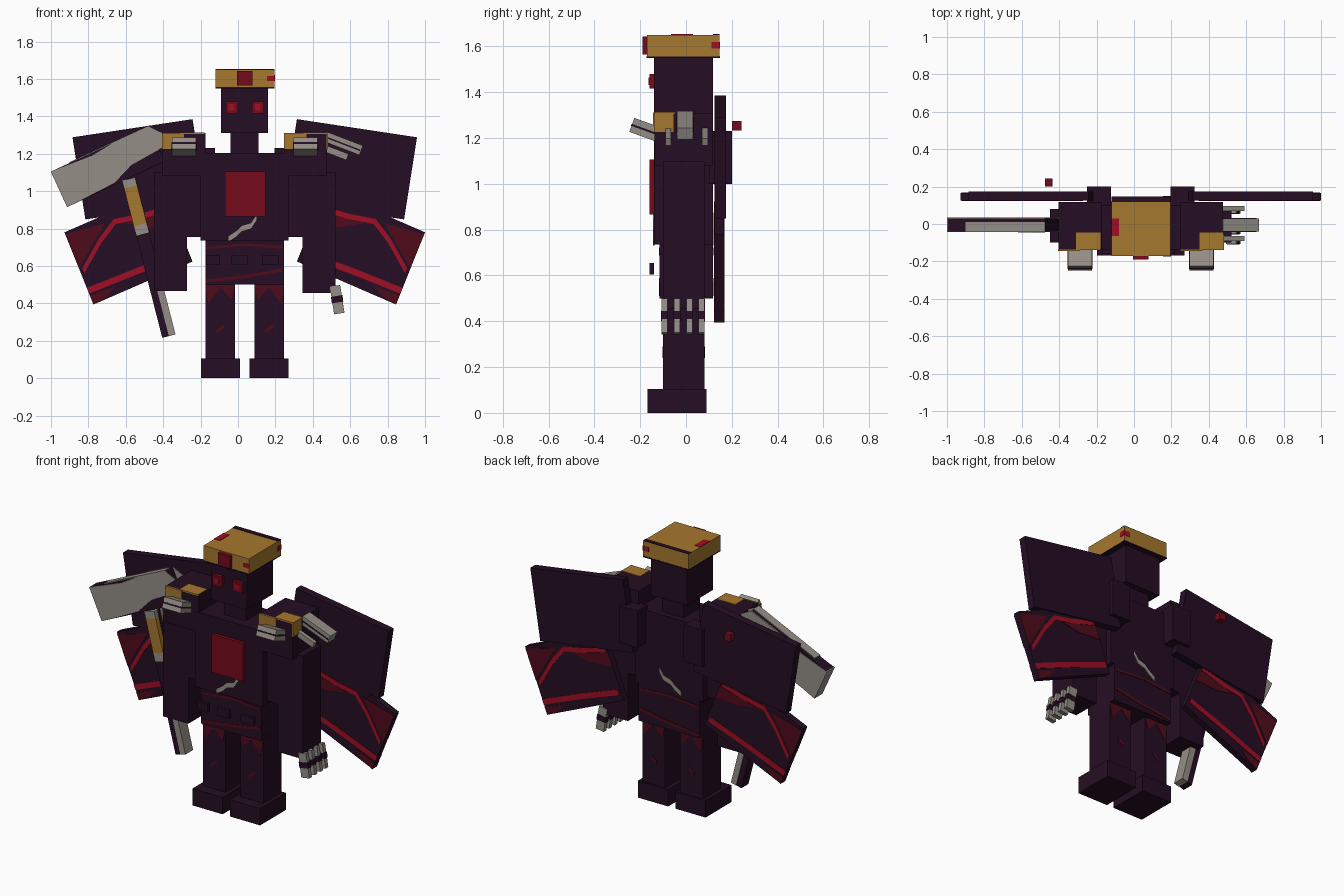
import bpy, bmesh, math
from mathutils import Matrix, Vector

C = 0.036  # centre line of the body


def material(name, r, g, b):
    m = bpy.data.materials.new(name)
    m.diffuse_color = [((v / 255 + 0.055) / 1.055) ** 2.4 if v > 10 else v / 255 / 12.92
                       for v in (r, g, b)] + [1]
    return m


DARK = material("dark_purple", 37, 13, 35)
GOLD = material("gold", 166, 120, 46)
GREY = material("bone_grey", 148, 142, 134)
RED = material("bright_red", 160, 14, 36)
MID = material("mid_red", 118, 11, 27)
DEEP = material("deep_red", 78, 11, 26)


def finish(name, bm, mat):
    bmesh.ops.recalc_face_normals(bm, faces=bm.faces)
    me = bpy.data.meshes.new(name)
    bm.to_mesh(me)
    bm.free()
    me.materials.append(mat)
    ob = bpy.data.objects.new(name, me)
    bpy.context.collection.objects.link(ob)
    return ob


def box(name, x, y, z, mat, tilt=0, axis='Y'):
    """Box from (low, high) ranges, optionally tilted about its centre."""
    bm = bmesh.new()
    bmesh.ops.create_cube(bm, size=1)
    mid = Vector([(a + b) / 2 for a, b in (x, y, z)])
    size = [b - a for a, b in (x, y, z)]
    bm.transform(Matrix.Translation(mid) @ Matrix.Rotation(math.radians(tilt), 4, axis)
                 @ Matrix.Diagonal((*size, 1)))
    return finish(name, bm, mat)


def prism(name, pts, y0, y1, mat):
    """Outline in x, z extruded along y."""
    bm = bmesh.new()
    f = bm.faces.new([bm.verts.new((px, y0, pz)) for px, pz in pts])
    new = bmesh.ops.extrude_face_region(bm, geom=[f])["geom"]
    bmesh.ops.translate(bm, vec=(0, y1 - y0, 0),
                        verts=[v for v in new if isinstance(v, bmesh.types.BMVert)])
    return finish(name, bm, mat)


def stroke(pts, w):
    """Ribbon outline of height w around a polyline."""
    return [(a, b + w / 2) for a, b in pts] + [(a, b - w / 2) for a, b in reversed(pts)]


def side(s, a, b):
    return tuple(sorted((C + s * a, C + s * b)))


# Head, hat and face
box("head", (-0.09, 0.16), (-0.14, 0.118), (1.31, 1.555), DARK)
box("neck", (-0.04, 0.11), (-0.08, 0.08), (1.19, 1.32), DARK)
box("hat", (-0.12, 0.195), (-0.17, 0.147), (1.555, 1.65), GOLD)
box("hat_rim", (-0.12, 0.195), (-0.172, 0.148), (1.549, 1.557), DARK)
box("hat_back_stripe", (-0.12, 0.195), (0.118, 0.147), (1.648, 1.653), DARK)
box("hat_gem", (-0.005, 0.078), (-0.19, -0.165), (1.565, 1.643), MID)
box("hat_side_mark", (0.155, 0.198), (0.112, 0.149), (1.59, 1.62), RED)
box("hat_front_mark", (0.155, 0.197), (-0.173, -0.168), (1.59, 1.615), RED)
box("hat_top_mark", (-0.12, -0.08), (-0.065, 0.03), (1.648, 1.653), RED)
for x in (-0.065, 0.075):
    box("eye", (x, x + 0.065), (-0.16, -0.13), (1.415, 1.48), MID)
    box("eye_glow", (x + 0.015, x + 0.045), (-0.163, -0.158), (1.432, 1.465), RED)

# Torso, waist and belt
box("torso", (-0.2, 0.27), (-0.14, 0.118), (0.735, 1.205), DARK)
box("chest_plate", (-0.07, 0.147), (-0.16, -0.13), (0.865, 1.105), MID)
box("waist", (-0.175, 0.245), (-0.115, 0.118), (0.5, 0.74), DARK)
for x0, x1 in ((-0.17, -0.1), (-0.035, 0.05), (0.13, 0.22)):
    box("belt_pouch", (x0, x1), (-0.16, -0.14), (0.605, 0.655), DARK)
scar = [(-0.05, 0.745), (-0.005, 0.775), (0.02, 0.8), (0.07, 0.815), (0.1, 0.86)]
prism("front_scar", stroke(scar, 0.028), -0.143, -0.138, GREY)
prism("back_scar", stroke(scar, 0.028), 0.115, 0.121, GREY)
for y in (-0.118, 0.115):
    prism("waist_streak", stroke([(-0.17, 0.695), (0.03, 0.715), (0.24, 0.7)], 0.014), y, y + 0.006, DEEP)
    prism("waist_streak", stroke([(-0.17, 0.52), (0.05, 0.545), (0.24, 0.58)], 0.018), y, y + 0.006, DEEP)

# Upper and lower wing outlines, right-hand side, measured from the centre line
UPPER = [(0.279, 1.385), (0.921, 1.288), (0.852, 0.849), (0.209, 0.945)]


def wing_uv(u, v):
    return 0.279 + u * 0.53 + v * 0.155, 0.624 - u * 0.23 + v * 0.386


LOWER = [wing_uv(*p) for p in ((0, 0), (1, 0), (1, 1), (0, 1))]
VEINS = [
    ("wing_arch", stroke([(0.02, 0.75), (0.3, 0.8), (0.53, 0.87), (0.72, 0.72), (0.97, 0.45)], 0.07), RED),
    ("wing_hem", stroke([(0.03, 0.13), (0.5, 0.17), (1.0, 0.19)], 0.08), RED),
    ("wing_corner", [(0.62, 0.9), (1.0, 0.97), (1.0, 0.5)], DEEP),
    ("wing_shade", [(0.0, 0.7), (0.45, 0.8), (0.25, 0.62), (0.0, 0.5)], DEEP),
    ("wing_tip_shade", [(0.75, 0.1), (1.0, 0.12), (1.0, 0.0), (0.85, 0.03)], DEEP),
]

for s in (-1, 1):
    # Wings and their mounts
    prism("upper_wing", [(C + s * a, b) for a, b in UPPER], 0.125, 0.175, DARK)
    prism("lower_wing", [(C + s * a, b) for a, b in LOWER], 0.125, 0.165, DARK)
    for name, uv, mat in VEINS:
        pts = [(C + s * a, b) for a, b in (wing_uv(*p) for p in uv)]
        prism(name, pts, 0.122, 0.126, mat)
        prism(name + "_back", pts, 0.164, 0.168, mat)
    box("wing_mount", side(s, 0.16, 0.288), (0.1, 0.2), (1.0, 1.23), DARK)

    # Legs and feet
    box("leg", side(s, 0.052, 0.21), (-0.1, 0.08), (0.09, 0.51), DARK)
    box("foot", side(s, 0.025, 0.235), (-0.168, 0.09), (0, 0.105), DARK)
    for y in (-0.103, 0.078):
        prism("thigh_mark", [(C + s * a, b) for a, b in
              ((0.052, 0.498), (0.21, 0.498), (0.195, 0.4), (0.13, 0.485), (0.07, 0.42))],
              y, y + 0.005, DEEP)
        prism("leg_nick", stroke([(C + s * 0.13 - 0.02, 0.25), (C + s * 0.13 + 0.02, 0.28)], 0.02),
              y, y + 0.005, DEEP)

    # Arms
    box("shoulder", side(s, 0.21, 0.44), (-0.138, 0.118), (1.08, 1.31), DARK)
    box("upper_arm", side(s, 0.232, 0.32), (-0.1, 0.08), (0.755, 1.1), DARK)
    box("forearm", side(s, 0.31, 0.485), (-0.1, 0.08), (0.455 + 0.01 * (s < 0), 1.1), DARK)

    # Horns on the shoulder front
    hx = side(s, 0.26, 0.39)
    box("shoulder_horn", hx, (-0.24, -0.125), (1.205, 1.27), GREY, -20, 'X')
    box("horn_groove", (hx[0] - 0.002, hx[1] + 0.002), (-0.242, -0.13), (1.234, 1.243), DARK, -20, 'X')

# Gold pads, worn on the same side of each shoulder
for lo, inner, outer in ((-0.41, (-0.405, -0.29), (-0.31, -0.18)),
                         (0.245, (0.245, 0.365), (0.35, 0.479))):
    box("pad_front", inner, (-0.145, -0.136), (1.225, 1.312), GOLD)
    box("pad_top", outer, (-0.14, -0.045), (1.306, 1.314), GOLD)
box("pad_side", (0.473, 0.481), (-0.14, -0.055), (1.225, 1.312), GOLD)

# Spikes on the right shoulder
box("shoulder_spike", (0.46, 0.665), (-0.04, 0.03), (1.228, 1.282), GREY, 21)
for y in (-0.09, 0.07):
    box("small_spike", (0.45, 0.59), (y, y + 0.025), (1.19, 1.225), GREY, 21)
box("spike_groove", (0.46, 0.66), (-0.042, 0.032), (1.25, 1.258), DARK, 21)

# Clawed hand
for y in (-0.107, -0.053, 0.002, 0.055):
    box("finger", (0.502, 0.558), (y, y + 0.026), (0.345, 0.495), GREY, -9)
    box("finger_band", (0.499, 0.561), (y - 0.002, y + 0.028), (0.405, 0.44), DARK, -9)

# Blade: dark core with a grey painted face on both sides and a grey end
prism("blade", [(-1.0, 1.105), (-0.475, 1.347), (-0.39, 1.16), (-0.913, 0.915)], -0.04, 0.03, DARK)
FACE = [(-1.0, 1.105), (-0.78, 1.19), (-0.64, 1.275), (-0.475, 1.347), (-0.4, 1.31),
        (-0.4, 1.235), (-0.57, 1.14), (-0.66, 1.045), (-0.913, 0.915)]
prism("blade_front", FACE, -0.044, -0.039, GREY)
prism("blade_back", FACE, 0.029, 0.034, GREY)
prism("blade_end", [(-1.001, 1.105), (-0.993, 1.108), (-0.906, 0.918), (-0.914, 0.915)], -0.044, 0.034, GREY)
prism("blade_top", [(-0.9, 1.151), (-0.475, 1.347), (-0.475, 1.352), (-0.9, 1.156)], -0.044, 0.01, GREY)

# Staff, in sections from the upper cap to the tip
TOP, TIP = Vector((-0.585, 1.065)), Vector((-0.37, 0.225))
AXIS = (TIP - TOP).normalized()
ACROSS = Vector((-AXIS.y, AXIS.x)) * 0.036


def staff(name, a, b, lo, hi, y0, y1, mat):
    p, q = TOP.lerp(TIP, a), TOP.lerp(TIP, b)
    prism(name, [p + ACROSS * lo, p + ACROSS * hi, q + ACROSS * hi, q + ACROSS * lo], y0, y1, mat)


staff("staff_cap", 0, 0.05, -1, 1, -0.045, 0.035, GREY)
staff("staff_grip", 0.05, 0.29, -1, 1, -0.045, 0.035, GOLD)
staff("staff_collar", 0.29, 0.35, -1, 1, -0.045, 0.035, GREY)
staff("staff_shaft", 0.35, 1, -1, 1, -0.04, 0.03, DARK)
staff("staff_edge", 0.68, 1, 0, 1.03, -0.043, 0.033, GREY)
staff("grip_groove", 0.0, 0.35, 0.98, 1.04, -0.015, 0.01, DARK)

# Small floating cube behind the wing
box("floating_cube", (-0.477, -0.435), (0.2, 0.242), (1.233, 1.275), MID)
